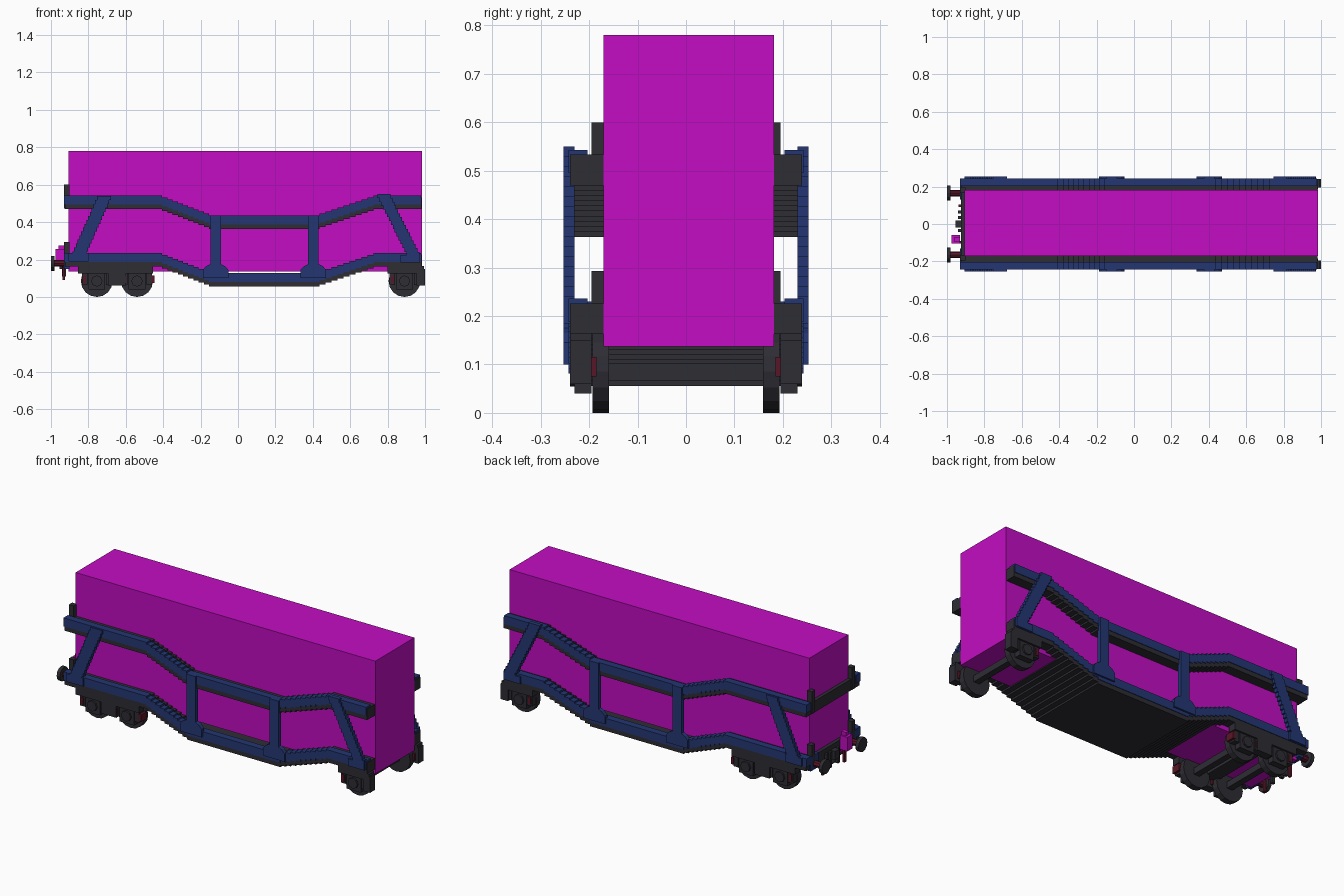
import bpy, bmesh, math
from mathutils import Matrix, Vector

if "Cube" in bpy.data.objects:
    bpy.data.objects.remove(bpy.data.objects["Cube"], do_unlink=True)


def material(name, rgb):
    m = bpy.data.materials.new(name)
    m.use_nodes = True
    m.diffuse_color = (*rgb, 1)
    m.node_tree.nodes["Principled BSDF"].inputs["Base Color"].default_value = (*rgb, 1)
    return m


MAGENTA = material("magenta", (0.54, 0.004, 0.54))
BLUE = material("navy blue", (0.017, 0.037, 0.17))
DARK = material("charcoal", (0.026, 0.026, 0.034))
RED = material("dark red", (0.1, 0.008, 0.02))


def finish(name, bm, mat):
    bmesh.ops.recalc_face_normals(bm, faces=bm.faces)
    me = bpy.data.meshes.new(name)
    bm.to_mesh(me)
    bm.free()
    me.materials.append(mat)
    ob = bpy.data.objects.new(name, me)
    bpy.context.collection.objects.link(ob)
    return ob


def boxes(name, mat, *spans):
    """One object from boxes given as (x0, x1, y0, y1, z0, z1)."""
    bm = bmesh.new()
    for x0, x1, y0, y1, z0, z1 in spans:
        mid = Vector((x0 + x1, y0 + y1, z0 + z1)) / 2
        size = Matrix.Diagonal((x1 - x0, y1 - y0, z1 - z0, 1))
        bmesh.ops.create_cube(bm, size=1, matrix=Matrix.Translation(mid) @ size)
    return finish(name, bm, mat)


def profile(name, mat, points, y0, y1):
    """Extrude an outline in the xz plane from y0 to y1."""
    bm = bmesh.new()
    face = bm.faces.new([bm.verts.new((x, y0, z)) for x, z in points])
    ext = bmesh.ops.extrude_face_region(bm, geom=[face])["geom"]
    verts = [v for v in ext if isinstance(v, bmesh.types.BMVert)]
    bmesh.ops.translate(bm, verts=verts, vec=(0, y1 - y0, 0))
    return finish(name, bm, mat)


def cylinder(name, mat, centre, radius, depth, axis, sides=16):
    bm = bmesh.new()
    rot = Matrix.Rotation(math.pi / 2, 4, axis)
    bmesh.ops.create_cone(bm, cap_ends=True, segments=sides, radius1=radius,
                          radius2=radius, depth=depth,
                          matrix=Matrix.Translation(centre) @ rot)
    return finish(name, bm, mat)


def both(s, a, b):
    """Mirror a y range onto side s."""
    return (a, b) if s > 0 else (-b, -a)


# Stepped line followed by both decks
HIGH, DROP, STEPS = 0.543, 0.107, 10


def stepped_line(x_start, x_end):
    pts = [(x_start, HIGH)]
    for xa, xb, za, zb in ((-0.42, -0.14, HIGH, HIGH - DROP),
                           (0.42, 0.74, HIGH - DROP, HIGH)):
        for i in range(STEPS):
            x = xa + (xb - xa) * (i + 0.5) / STEPS
            pts += [(x, za + (zb - za) * i / STEPS),
                    (x, za + (zb - za) * (i + 1) / STEPS)]
    return pts + [(x_end, HIGH)]


def band(x_start, x_end, top, bottom):
    line = stepped_line(x_start, x_end)
    return [(x, z + top) for x, z in line] + [(x, z + bottom) for x, z in reversed(line)]


# Load body
boxes("load_body", MAGENTA, (-0.905, 0.985, -0.17, 0.182, 0.137, 0.78))

# Decks with their blue side rails and end stops
for level, offset in (("upper", 0.0), ("lower", -0.307)):
    profile(level + "_deck", DARK,
            band(-0.925, 0.982, offset - 0.01, offset - 0.073), -0.24, 0.24)
    for s, side in ((1, "left"), (-1, "right")):
        profile(f"{level}_{side}_rail", BLUE,
                band(-0.93, 0.978, offset, offset - 0.048), *both(s, 0.203, 0.243))
        boxes(f"{level}_{side}_end_stop", DARK,
              (-0.93, -0.9, *both(s, 0.165, 0.195), HIGH + offset - 0.07, 0.6 + offset))


# Side posts: straight ones with flared feet, stepped slanting ones at the ends
def slanted(x_low, x_high, width, z0, z1, n=16):
    left, right = [], []
    for i in range(n):
        x = x_low + (x_high - x_low) * i / (n - 1)
        za, zb = z0 + (z1 - z0) * i / n, z0 + (z1 - z0) * (i + 1) / n
        left += [(x, za), (x, zb)]
        right += [(x + width, za), (x + width, zb)]
    return left + right[::-1]


for s, side in ((1, "left"), (-1, "right")):
    ys = both(s, 0.23, 0.253)
    for label, x in (("rear", -0.12), ("front", 0.403)):
        foot = [(x - 0.068, 0.1), (x - 0.068, 0.145), (x - 0.05, 0.165),
                (x - 0.028, 0.175), (x - 0.028, 0.436)]
        outline = foot + [(2 * x - px, pz) for px, pz in reversed(foot)]
        profile(f"{side}_{label}_post", BLUE, outline, *ys)
    profile(f"{side}_rear_brace", BLUE, slanted(-0.895, -0.755, 0.075, 0.2, 0.54), *ys)
    profile(f"{side}_front_brace", BLUE, slanted(0.9, 0.745, 0.07, 0.22, 0.55), *ys)
    boxes(f"{side}_brace_feet", BLUE,
          (-0.905, -0.8, *ys, 0.19, 0.235), (0.87, 0.972, *ys, 0.185, 0.225))


# Wheels and axles
def wheelset(label, x):
    for s in (1, -1):
        cylinder(label + "_wheel", DARK, (x, s * 0.176, 0.085), 0.085, 0.035, 'X')
        cylinder(label + "_bearing", DARK, (x, s * 0.225, 0.085), 0.03, 0.03, 'X', 8)
        ya, yb = both(s, 0.195, 0.23)
        boxes(label + "_axle_box", DARK,
              (x - 0.045, x + 0.045, ya, yb, 0.04, 0.125),
              (x - 0.08, x - 0.05, ya, yb, 0.065, 0.15),
              (x + 0.05, x + 0.08, ya, yb, 0.065, 0.15))
        boxes(label + "_brake_blocks", RED, *[
            (x + d - 0.008, x + d + 0.008, *both(s, 0.185, 0.234), 0.075, 0.115)
            for d in (-0.065, 0.085)])
    boxes(label + "_axle", DARK, (x - 0.018, x + 0.018, -0.16, 0.16, 0.067, 0.103))


wheelset("rear_outer", -0.755)
wheelset("rear_inner", -0.54)
wheelset("front", 0.89)

# Bogie frames
for s, side in ((1, "left"), (-1, "right")):
    ya, yb = both(s, 0.195, 0.24)
    boxes(side + "_rear_bogie_frame", DARK,
          (-0.855, -0.455, ya, yb, 0.125, 0.165),
          (-0.695, -0.6, ya, yb, 0.06, 0.13))
    boxes(side + "_front_bogie_frame", DARK,
          (0.8, 0.995, ya, yb, 0.125, 0.165),
          (0.955, 1.0, ya, yb, 0.06, 0.15))
boxes("rear_bogie_bolster", DARK, (-0.69, -0.61, -0.2, 0.2, 0.1, 0.14))

# Buffers on the rear end
for s, side in ((1, "left"), (-1, "right")):
    y = s * 0.165
    cylinder(side + "_buffer_disc", DARK, (-0.99, y, 0.18), 0.04, 0.02, 'Y', 12)
    cylinder(side + "_buffer_shaft", RED, (-0.952, y, 0.18), 0.018, 0.06, 'Y', 8)
    boxes(side + "_buffer_bracket", BLUE, (-0.93, -0.9, *both(s, 0.13, 0.205), 0.15, 0.23))
    boxes(side + "_step", RED, (-0.937, -0.925, *both(s, 0.09, 0.105), 0.09, 0.16))

# Coupling and hanging hoses
boxes("coupler", MAGENTA, (-0.975, -0.93, -0.105, -0.06, 0.175, 0.255),
      (-0.96, -0.93, -0.095, -0.07, 0.255, 0.275))
boxes("coupling_hook", DARK, (-0.955, -0.905, -0.02, 0.02, 0.15, 0.2))
boxes("hoses", DARK, *[(-0.94, -0.92, y - 0.008, y + 0.008, 0.11, 0.2)
                       for y in (-0.035, 0.035, 0.065)])
